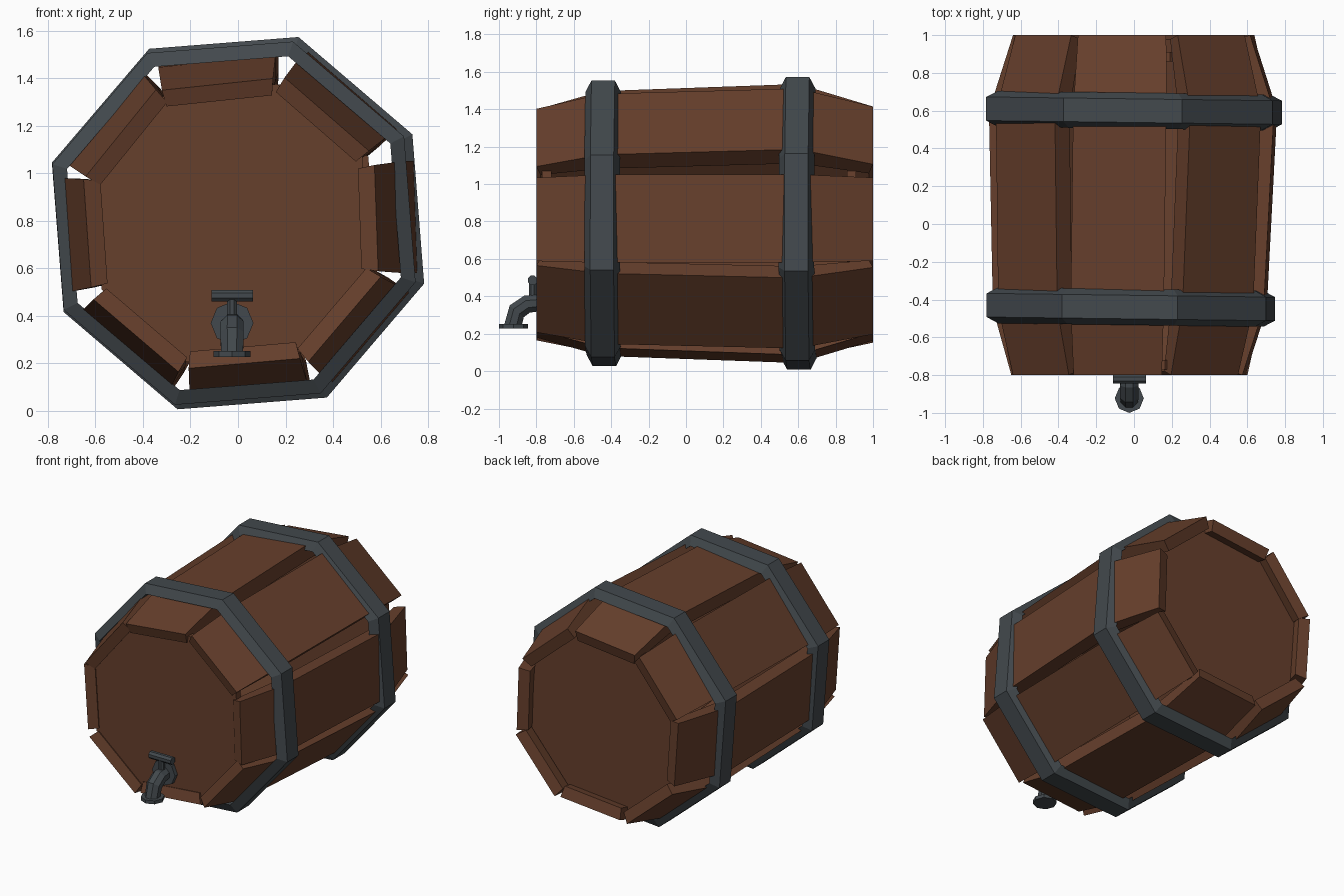
import bpy, bmesh, math
from mathutils import Vector

if "Cube" in bpy.data.objects:
    bpy.data.objects.remove(bpy.data.objects["Cube"])


def material(name, rgb):
    m = bpy.data.materials.new(name)
    m.diffuse_color = (*rgb, 1)
    m.use_nodes = True
    m.node_tree.nodes["Principled BSDF"].inputs["Base Color"].default_value = m.diffuse_color
    return m


WOOD = material("brown_wood", (0.134, 0.050, 0.025))
IRON = material("dark_iron", (0.055, 0.066, 0.074))
CZ = 0.79                      # height of the barrel axis
X, Y, Z = Vector((1, 0, 0)), Vector((0, 1, 0)), Vector((0, 0, 1))


def loft(name, rings, mat, closed=False):
    """Skin a list of equal-length point rings; cap the ends unless closed."""
    bm = bmesh.new()
    vs = [[bm.verts.new(p) for p in r] for r in rings]
    n = len(vs[0])
    for i in range(len(vs) if closed else len(vs) - 1):
        a, b = vs[i], vs[(i + 1) % len(vs)]
        for j in range(n):
            k = (j + 1) % n
            bm.faces.new((a[j], a[k], b[k], b[j]))
    if not closed:
        bm.faces.new(vs[0])
        bm.faces.new(vs[-1])
    bmesh.ops.recalc_face_normals(bm, faces=bm.faces)
    me = bpy.data.meshes.new(name)
    bm.to_mesh(me)
    bm.free()
    me.materials.append(mat)
    ob = bpy.data.objects.new(name, me)
    bpy.context.collection.objects.link(ob)
    return ob


def ring(c, u, v, r, phase=0.0, n=8):
    c = Vector(c)
    return [c + r * (u * math.cos(t) + v * math.sin(t))
            for t in (math.radians(phase) + math.tau * i / n for i in range(n))]


# staves: y, centre x, outer distance, half width, thickness, inward slant of the end
SECTIONS = [(-0.80, -0.025, 0.592, 0.235, 0.07, 0.022),
            (-0.45, -0.017, 0.69, 0.248, 0.11, 0),
            (0.60, 0.0, 0.728, 0.248, 0.11, 0),
            (1.00, 0.0, 0.608, 0.235, 0.075, -0.022)]
JITTER = [-2.5, -0.5, 1.5, 1.5, -0.5, 0, 0.5, 0]                       # turn about the axis
WIDTH = [0.95, 1, 1, 1, 0.97, 1, 1, 1]
END_OUT = [0.015, 0.015, -0.005, 0.01, 0.018, 0.03, 0.0, 0.03]         # offset of the ends
MID_OUT = [0.022, 0.012, -0.005, 0.012, 0.025, 0.012, 0.0, 0.012]      # offset of the belly
for i in range(8):
    a = math.radians(4.5 + 45 * i + JITTER[i])
    out = Vector((math.cos(a), 0, math.sin(a)))
    side = Vector((-math.sin(a), 0, math.cos(a)))
    rings = []
    for y, cx, d, w, t, slant in SECTIONS:
        d += END_OUT[i] if slant else MID_OUT[i]
        c = Vector((cx, y, CZ))
        inner = c + out * (d - t) + Y * slant
        w *= WIDTH[i]
        wi = w - 0.012
        rings.append([c + out * d - side * w, c + out * d + side * w,
                      inner + side * wi, inner - side * wi])
    loft(f"stave_{i + 1}", rings, WOOD)

# barrel heads
for name, y0, y1, cx in (("front_head", -0.77, -0.72, -0.025), ("back_head", 0.86, 0.91, 0)):
    loft(name, [ring((cx, y, CZ), X, Z, 0.615, 27) for y in (y0, y1)], WOOD)

# iron hoops, slightly skewed
for name, y, cx, r in (("front_hoop", -0.44, -0.017, 0.803), ("back_hoop", 0.60, 0.0, 0.823)):
    rings = [ring((cx, y + dy, CZ), X, Z, r + dr, 27)
             for dr, dy in ((-0.065, -0.095), (0, -0.0625), (0, 0.0625), (-0.065, 0.095))]
    for rg in rings:
        for p in rg:
            p.y -= 0.013 * p.x
    loft(name, rings, IRON, closed=True)

# tap
TX = -0.025
loft("tap_flange", [ring((TX, y, 0.37), X, Z, 0.09) for y in (-0.80, -0.76)], IRON)
path = [(-0.78, 0.365, 90, 0.048), (-0.85, 0.358, 108, 0.052),
        (-0.905, 0.32, 140, 0.053), (-0.925, 0.245, 172, 0.05)]
loft("tap_pipe", [ring((TX, y, z), X, Y * math.cos(math.radians(a)) + Z * math.sin(math.radians(a)),
                       r, 22.5) for y, z, a, r in path], IRON)
loft("tap_spout_rim", [ring((TX, -0.923, z), X, Y, 0.077) for z in (0.228, 0.252)], IRON)
loft("tap_stem", [ring((TX, -0.82, z), X, Y, 0.022, 22.5) for z in (0.38, 0.48)], IRON)
loft("tap_handle", [ring((x, -0.82, 0.485), Y, Z, 0.027, 22.5) for x in (-0.112, 0.063)], IRON)
